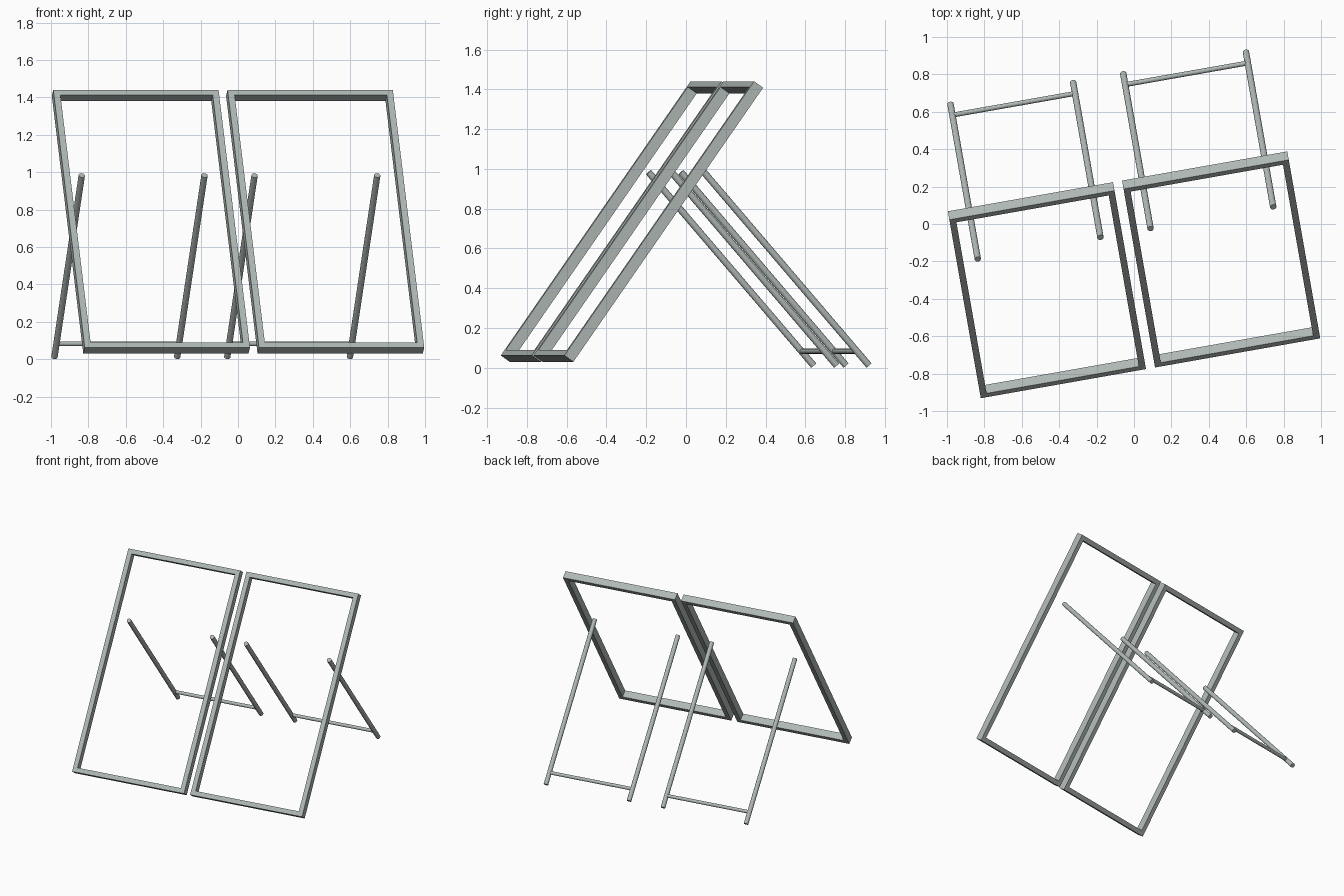
import bpy
import bmesh
from math import radians
from mathutils import Matrix, Vector

cube = bpy.data.objects.get("Cube")
if cube:
    bpy.data.objects.remove(cube, do_unlink=True)

metal = bpy.data.materials.new("grey_metal")
metal.use_nodes = True
GREY = (0.43, 0.48, 0.46, 1)
metal.diffuse_color = GREY
metal.node_tree.nodes["Principled BSDF"].inputs["Base Color"].default_value = GREY

# The whole stand is turned slightly about the vertical axis
YAW = Matrix.Rotation(radians(10), 4, 'Z')
WIDTH, LENGTH, BAR, DEPTH = 0.897, 1.685, 0.035, 0.056
TILT = radians(54.9)


def add_object(name, bm, matrix, smooth=False):
    bm.transform(YAW @ matrix)
    bmesh.ops.recalc_face_normals(bm, faces=bm.faces)
    mesh = bpy.data.meshes.new(name)
    bm.to_mesh(mesh)
    bm.free()
    mesh.materials.append(metal)
    obj = bpy.data.objects.new(name, mesh)
    bpy.context.collection.objects.link(obj)
    if smooth:
        bpy.ops.object.select_all(action='DESELECT')
        obj.select_set(True)
        bpy.context.view_layer.objects.active = obj
        bpy.ops.object.shade_smooth_by_angle(angle=radians(40))


def panel_frame(name, x):
    """Rectangular ring leaning backwards, its front lower edge at the origin."""
    bm = bmesh.new()
    rings = []
    for inset in (0, BAR):
        half = WIDTH / 2 - inset
        low, high = inset, LENGTH - inset
        rings.append([bm.verts.new((px, py, 0)) for px, py in
                      ((-half, low), (half, low), (half, high), (-half, high))])
    outer, inner = rings
    for i in range(4):
        j = (i + 1) % 4
        bm.faces.new((outer[i], outer[j], inner[j], inner[i]))
    result = bmesh.ops.extrude_face_region(bm, geom=bm.faces[:], use_keep_orig=True)
    moved = [v for v in result["geom"] if isinstance(v, bmesh.types.BMVert)]
    bmesh.ops.translate(bm, verts=moved, vec=(0, 0, -DEPTH))
    add_object(name, bm, Matrix.Translation((x, -0.775, 0.062)) @ Matrix.Rotation(TILT, 4, 'X'))


def rod(name, start, end, radius):
    start, end = Vector(start), Vector(end)
    axis = end - start
    bm = bmesh.new()
    bmesh.ops.create_cone(bm, cap_ends=True, segments=20, radius1=radius,
                          radius2=radius, depth=axis.length)
    turn = axis.to_track_quat('Z', 'Y').to_matrix().to_4x4()
    add_object(name, bm, Matrix.Translation((start + end) / 2) @ turn, smooth=True)


for side, frame_x, leg_x in (("right", -0.52, -0.522), ("left", 0.426, 0.416)):
    panel_frame(side + "_panel_frame", frame_x)
    # Rear support: two sloping legs joined by a low cross bar
    outer_x, inner_x = leg_x - 0.333, leg_x + 0.333
    for label, x in (("right", outer_x), ("left", inner_x)):
        rod(f"{side}_support_{label}_leg", (x, 0.802, 0.012), (x, -0.04, 0.983), 0.017)
    rod(side + "_support_cross_bar", (outer_x, 0.742, 0.083), (inner_x, 0.742, 0.083), 0.013)
